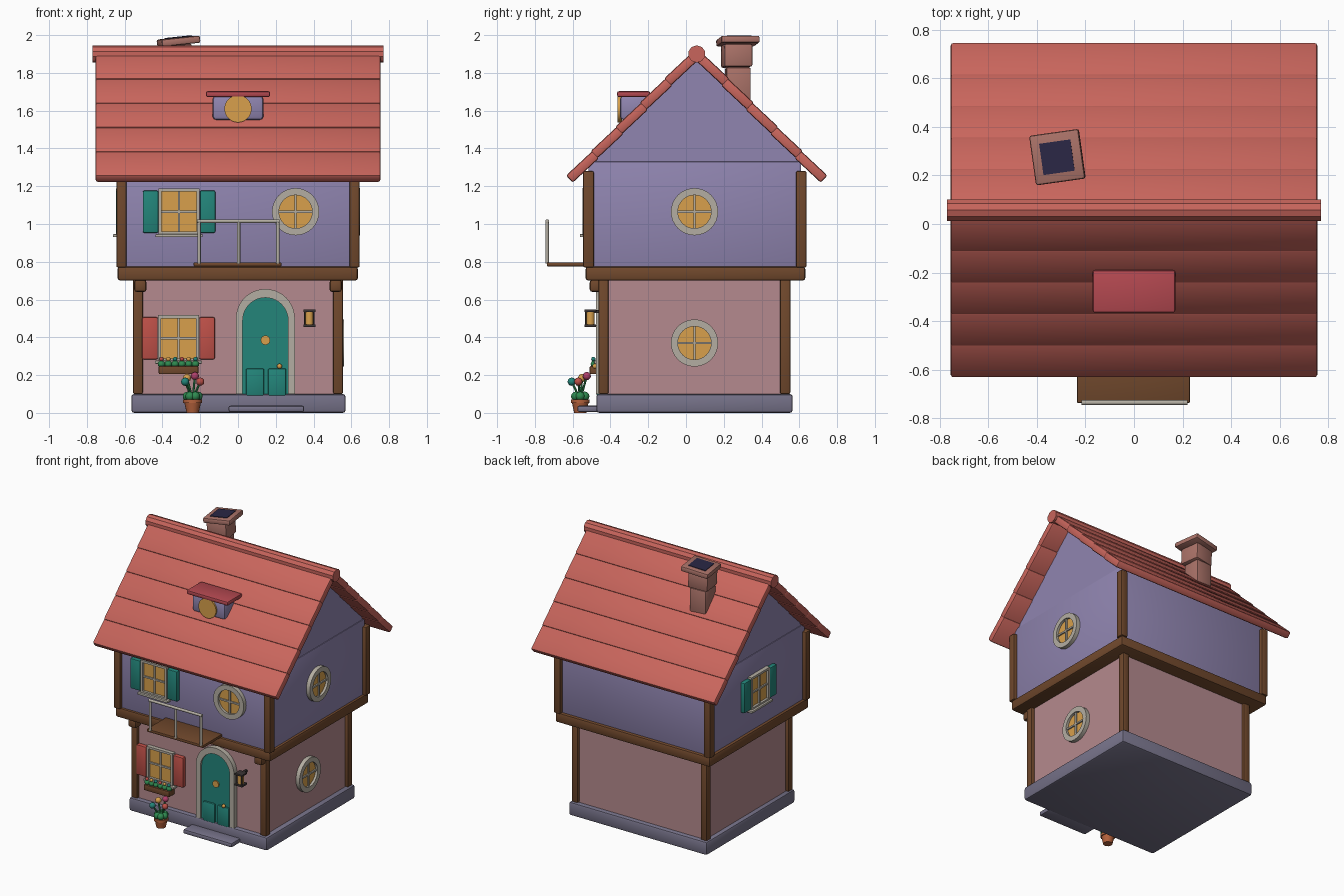
import bpy, bmesh, math
from mathutils import Matrix, Vector

if "Cube" in bpy.data.objects:
    bpy.data.objects.remove(bpy.data.objects["Cube"])

I = Matrix.Identity(4)
T = Matrix.Translation


def rot(deg, axis):
    return Matrix.Rotation(math.radians(deg), 4, axis)


def mat(name, hexcol):
    c = [int(hexcol[i:i + 2], 16) / 255 for i in (0, 2, 4)]
    m = bpy.data.materials.new(name)
    m.diffuse_color = [((v + 0.055) / 1.055) ** 2.4 for v in c] + [1]
    m.use_nodes = True
    m.node_tree.nodes["Principled BSDF"].inputs["Base Color"].default_value = m.diffuse_color
    return m


ROOF, PINK, LILAC = mat("roof_red", "C8655C"), mat("pink_wall", "B58A8E"), mat("lilac_wall", "9085B0")
WOOD, TEAL, CREAM = mat("wood", "70482C"), mat("teal", "23857A"), mat("cream", "B4AEA2")
AMBER, STONE, DARK = mat("amber", "D8A04C"), mat("stone", "77738A"), mat("dark", "2A2745")
BRICK, RED, GREEN = mat("brick", "AA7268"), mat("shutter_red", "BE5048"), mat("leaf", "2F8A50")
CLAY, IRON, MAGENTA = mat("clay", "B5623C"), mat("iron", "3A3434"), mat("magenta", "B0406A")
LIP = mat("dormer_red", "B34850")


def finish(name, bm, m, M=I):
    bmesh.ops.recalc_face_normals(bm, faces=bm.faces)
    me = bpy.data.meshes.new(name)
    bm.to_mesh(me)
    bm.free()
    me.materials.append(m)
    ob = bpy.data.objects.new(name, me)
    ob.matrix_world = M
    bpy.context.collection.objects.link(ob)
    return ob


def box(name, lo, hi, m, bevel=0.008, M=I):
    """Bevelled box between two corners."""
    lo, hi = Vector(lo), Vector(hi)
    bm = bmesh.new()
    bmesh.ops.create_cube(bm, size=1, matrix=T((lo + hi) / 2) @ Matrix.Diagonal((*(hi - lo), 1)))
    if bevel:
        bmesh.ops.bevel(bm, geom=bm.edges[:], offset=bevel, segments=2, profile=0.5, affect='EDGES')
    return finish(name, bm, m, M)


def rod(name, p, q, r, m, r2=None, seg=16, M=I):
    p, q = Vector(p), Vector(q)
    d = q - p
    bm = bmesh.new()
    bmesh.ops.create_cone(bm, cap_ends=True, segments=seg, radius1=r, radius2=r if r2 is None else r2, depth=d.length,
                          matrix=T((p + q) / 2) @ d.to_track_quat('Z', 'Y').to_matrix().to_4x4())
    return finish(name, bm, m, M)


def ball(name, c, r, m, M=I):
    bm = bmesh.new()
    bmesh.ops.create_icosphere(bm, subdivisions=2, radius=r, matrix=T(c))
    return finish(name, bm, m, M)


def slab(name, pts, y0, y1, m, M=I):
    """Extrude an xz outline from y0 to y1."""
    bm = bmesh.new()
    f = bm.faces.new([bm.verts.new((x, y0, z)) for x, z in pts])
    g = bmesh.ops.extrude_face_region(bm, geom=[f])["geom"]
    bmesh.ops.translate(bm, verts=[v for v in g if isinstance(v, bmesh.types.BMVert)], vec=(0, y1 - y0, 0))
    return finish(name, bm, m, M)


def frame(name, outer, inner, y0, y1, m, M=I, closed=True):
    """Flat ring between two xz outlines."""
    bm = bmesh.new()
    rows = [[bm.verts.new((x, y, z)) for x, z in o] for o, y in ((outer, y0), (inner, y0), (inner, y1), (outer, y1))]
    n = len(outer)
    for i in range(n if closed else n - 1):
        j = (i + 1) % n
        for a in range(4):
            b = (a + 1) % 4
            bm.faces.new((rows[a][i], rows[a][j], rows[b][j], rows[b][i]))
    if not closed:
        for i in (0, n - 1):
            bm.faces.new([r[i] for r in rows])
    return finish(name, bm, m, M)


def circle(r, n=32):
    return [(r * math.cos(2 * math.pi * i / n), r * math.sin(2 * math.pi * i / n)) for i in range(n)]


def rect(w, h):
    return [(-w, -h), (w, -h), (w, h), (-w, h)]


def arch(r, z0, zs, n=20):
    return [(r, z0)] + [(r * math.cos(math.pi * i / n), zs + r * math.sin(math.pi * i / n)) for i in range(n + 1)] + [(-r, z0)]


def round_window(name, M):
    frame(name + "_frame", circle(.125), circle(.088), -.03, .02, CREAM, M)
    slab(name + "_pane", circle(.092), -.012, .01, AMBER, M)
    box(name + "_bar_v", (-.006, -.022, -.09), (.006, -.01, .09), CREAM, 0, M)
    box(name + "_bar_h", (-.09, -.022, -.006), (.09, -.01, .006), CREAM, 0, M)


def shutter_window(name, M, m):
    frame(name + "_frame", rect(.108, .122), rect(.092, .106), -.03, .02, CREAM, M)
    slab(name + "_pane", rect(.095, .11), -.012, .01, AMBER, M)
    box(name + "_bar_v", (-.006, -.022, -.11), (.006, -.01, .11), CREAM, 0, M)
    box(name + "_bar_h", (-.095, -.022, -.006), (.095, -.01, .006), CREAM, 0, M)
    box(name + "_sill", (-.125, -.045, -.135), (.125, .01, -.118), CREAM, .005, M)
    for s in (-1, 1):
        x = sorted((s * .11, s * .192))
        box(name + "_shutter", (x[0], -.03, -.112), (x[1], .01, .112), m, .008, M)


# Foundation, step and walls
box("foundation", (-.565, -.475, 0), (.57, .565, .1), STONE, .015)
box("door_step", (-.05, -.575, .005), (.35, -.45, .038), STONE, .01)
box("lower_walls", (-.532, -.442, .09), (.532, .532, .72), PINK, 0)
box("floor_beam", (-.638, -.532, .7), (.635, .632, .775), WOOD, .015)
box("upper_walls", (-.617, -.517, .76), (.617, .61, 1.33), LILAC, .006)
slab("gable", [(-.515, 1.325), (.61, 1.325), (.056, 1.875)], -.612, .612, LILAC, rot(90, 'Z') @ Matrix.Diagonal((1, 1, 1, 1)))

# Corner posts and brackets
for s in (-1, 1):
    for y in (-.437, .525):
        box("lower_post", (s * .53 - .026, y - .027, .1), (s * .53 + .026, y + .027, .71), WOOD)
    for y in (-.516, .61):
        box("upper_post", (s * .617 - .027, y - .028, .77), (s * .617 + .027, y + .028, 1.28), WOOD)
    box("bracket", (s * .517 - .033, -.51, .64), (s * .517 + .033, -.44, .705), WOOD, .015)

# Roof boards, mirrored about the ridge
for s in (1, -1):
    for i in range(5):
        t = (i + .5) / 5
        y, z = .036 - .648 * t, 1.88 - .641 * t
        M = T((0, y if s == 1 else .114 - y, z)) @ rot(s * 43, 'X')
        box("roof_board", (-.755, -.096, -.026), (.755, .096, .026), ROOF, .012, M)
rod("ridge_beam", (-.77, .057, 1.9), (.77, .057, 1.9), .046, ROOF, seg=10)

# Chimney of twisted blocks
box("chimney_lower", (-.065, -.065, -.12), (.065, .065, .09), BRICK, .01, T((-.33, .275, 1.74)) @ rot(3, 'Z'))
box("chimney_upper", (-.075, -.075, -.06), (.075, .075, .06), BRICK, .01, T((-.325, .268, 1.89)) @ rot(8, 'Z') @ rot(-3, 'Y'))
C = T((-.315, .275, 1.968)) @ rot(8, 'Z') @ rot(-6, 'Y')
box("chimney_cap", (-.103, -.103, -.019), (.103, .103, .019), BRICK, .01, C)
box("chimney_opening", (-.065, -.065, 0), (.065, .065, .023), DARK, 0, C)

# Dormer
box("dormer", (-.135, -.35, 1.55), (.135, -.18, 1.68), LILAC, .02)
slab("dormer_window", circle(.072), -.362, -.34, AMBER, T((0, 0, 1.61)))
box("dormer_roof", (-.17, -.365, 1.672), (.17, -.19, 1.703), LIP, .01)

# Windows
shutter_window("upper_window", T((-.312, -.517, 1.065)), TEAL)
shutter_window("lower_window", T((-.315, -.442, .395)), RED)
shutter_window("side_window", T((-.617, .045, 1.065)) @ rot(-90, 'Z'), TEAL)
round_window("front_round_window", T((.305, -.517, 1.065)))
round_window("upper_round_window", T((.617, .045, 1.065)) @ rot(90, 'Z'))
round_window("lower_round_window", T((.532, .045, .37)) @ rot(90, 'Z'))

# Arched door
D = T((.145, -.442, 0))
frame("door_surround", arch(.156, .1, .5), arch(.12, .1, .49), -.035, .02, CREAM, D, closed=False)
slab("door", arch(.122, .085, .49), -.02, .01, TEAL, D)
for x in (-.055, .062):
    box("door_panel", (x - .048, -.032, .09), (x + .048, -.01, .235), TEAL, .008, D)
rod("door_window", (0, -.03, .385), (0, -.01, .385), .025, AMBER, seg=20, M=D)
ball("door_knob", (.075, -.04, .247), .014, AMBER, D)

# Balcony
box("balcony_floor", (-.235, -.737, .775), (.23, -.51, .797), WOOD, .006)
for x in (-.206, .003, .211):
    rod("balcony_post", (x, -.735, .79), (x, -.735, 1.015), .009, CREAM)
rod("balcony_rail", (-.216, -.735, 1.015), (.221, -.735, 1.015), .01, CREAM)

# Lantern
for z in (.462, .54):
    box("lantern_plate", (.347, -.537, z - .007), (.41, -.475, z + .007), IRON, .003)
rod("lantern_glass", (.378, -.506, .465), (.378, -.506, .54), .022, AMBER)
box("lantern_arm", (.371, -.5, .53), (.386, -.44, .545), IRON, 0)
for x in (.354, .402):
    rod("lantern_bar", (x, -.53, .465), (x, -.53, .54), .004, IRON, seg=8)

# Window box with small flowers
box("flower_box", (-.42, -.51, .205), (-.21, -.44, .248), WOOD, .006)
for i in range(6):
    x = -.405 + .036 * i
    ball("box_leaf", (x, -.485, .258), .02, GREEN)
    ball("box_flower", (x, -.49, .285), .012, (RED, AMBER, TEAL)[i % 3])

# Potted plant
P = T((-.24, -.56, 0))
rod("pot", (0, 0, 0), (0, 0, .055), .032, CLAY, .044, M=P)
rod("pot_rim", (0, 0, .052), (0, 0, .07), .05, CLAY, M=P)
for k in range(6):
    a = k * math.pi / 3
    ball("pot_leaf", (.028 * math.cos(a), .028 * math.sin(a), .088), .025, GREEN, P)
for x, y, z, m in ((-.04, -.045, .165, TEAL), (-.03, .01, .185, AMBER), (.012, .035, .195, MAGENTA), (.04, -.01, .165, RED)):
    rod("flower_stem", (0, 0, .07), (x, y, z), .006, GREEN, seg=8, M=P)
    ball("flower_head", (x, y, z), .022, m, P)

# Smooth shading with sharp edges
bpy.ops.object.select_all(action='SELECT')
bpy.context.view_layer.objects.active = bpy.context.selected_objects[0]
bpy.ops.object.shade_smooth_by_angle(angle=math.radians(35))
